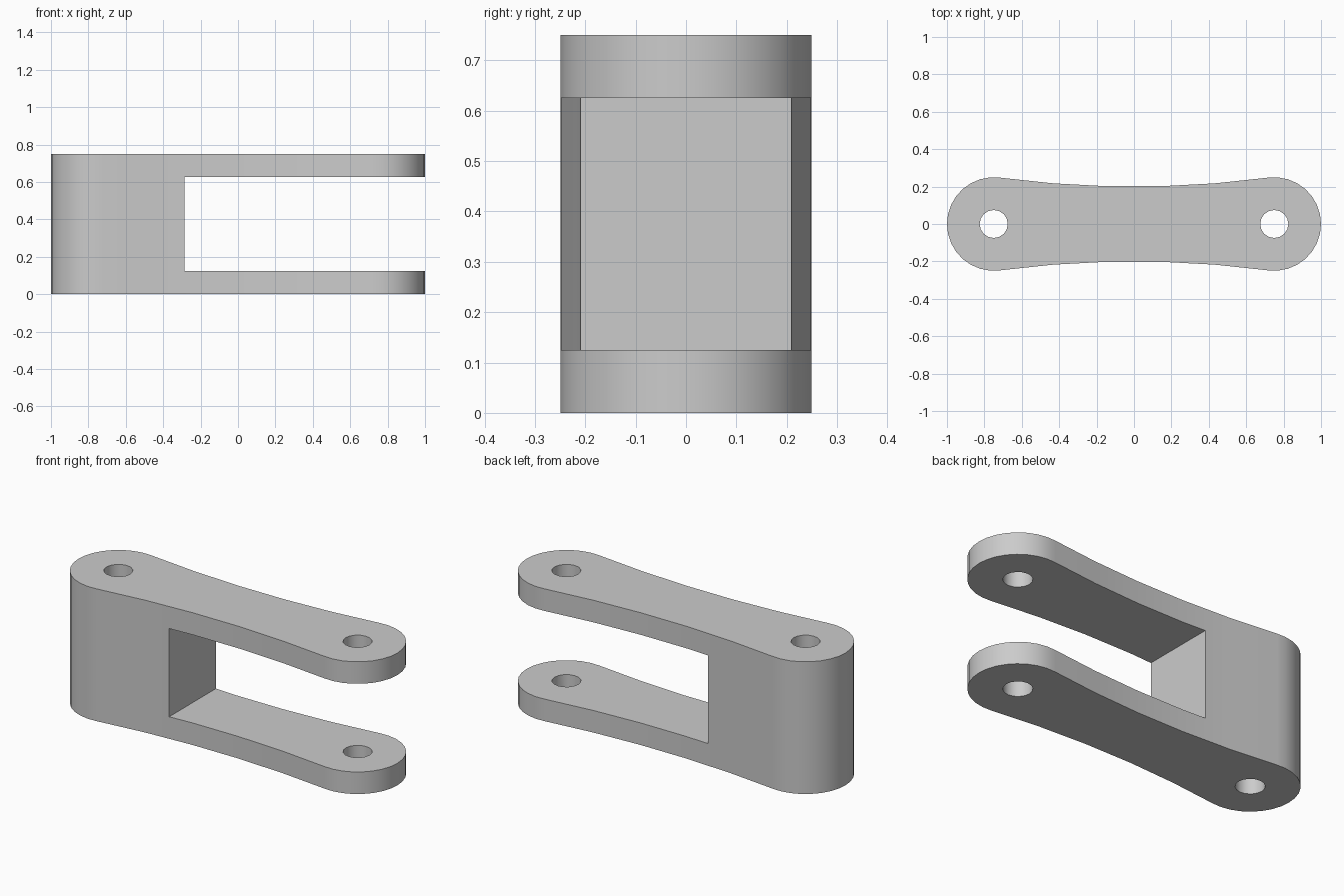
import bpy
import bmesh
from math import cos, sin, asin, pi

if "Cube" in bpy.data.objects:
    bpy.data.objects.remove(bpy.data.objects["Cube"])

HEIGHT, PLATE = 0.75, 0.125      # overall height, fork plate thickness
END_X, END_R = 0.75, 0.25        # rounded end centre and radius
WAIST, WAIST_R = 0.2, 5.4        # half width at the middle, side arc radius
PIN_R, SLOT_X = 0.075, -0.285    # pin hole radius, slot back wall

grey = bpy.data.materials.new("light_grey")
grey.use_nodes = True
grey.diffuse_color = (0.6, 0.6, 0.6, 1)
grey.node_tree.nodes["Principled BSDF"].inputs["Base Color"].default_value = (0.6, 0.6, 0.6, 1)


def prism(name, points, z0, z1):
    """Extrude a counter-clockwise outline between two heights."""
    bm = bmesh.new()
    face = bm.faces.new([bm.verts.new((x, y, z0)) for x, y in points])
    top = bmesh.ops.extrude_face_region(bm, geom=[face])["geom"]
    verts = [v for v in top if isinstance(v, bmesh.types.BMVert)]
    bmesh.ops.translate(bm, verts=verts, vec=(0, 0, z1 - z0))
    bmesh.ops.recalc_face_normals(bm, faces=bm.faces)
    mesh = bpy.data.meshes.new(name)
    bm.to_mesh(mesh)
    bm.free()
    mesh.materials.append(grey)
    obj = bpy.data.objects.new(name, mesh)
    bpy.context.collection.objects.link(obj)
    return obj


def arc(cx, cy, r, a0, a1, n):
    return [(cx + r * cos(a0 + (a1 - a0) * i / n),
             cy + r * sin(a0 + (a1 - a0) * i / n)) for i in range(n + 1)]


# Outline: round ends joined tangentially by shallow concave sides
lean = asin(END_X / (WAIST_R + END_R))
right_end = arc(END_X, 0, END_R, -pi / 2 - lean, pi / 2 + lean, 16)
back_side = arc(0, WAIST + WAIST_R, WAIST_R, -pi / 2 + lean, -pi / 2 - lean, 5)
half = right_end + back_side[1:-1]
outline = half + [(-x, -y) for x, y in half]
link = prism("fork_link", outline, 0, HEIGHT)

# Cutters: the fork slot and a pin hole through each end
cutters = [prism("slot_cutter", [(SLOT_X, -0.5), (1.5, -0.5), (1.5, 0.5), (SLOT_X, 0.5)],
                 PLATE, HEIGHT - PLATE)]
for side, name in ((-1, "right_pin_cutter"), (1, "left_pin_cutter")):
    circle = arc(side * END_X, 0, PIN_R, 0, 2 * pi, 16)[:-1]
    cutters.append(prism(name, circle, -0.1, HEIGHT + 0.1))

bpy.context.view_layer.objects.active = link
for cutter in cutters:
    cut = link.modifiers.new(cutter.name, "BOOLEAN")
    cut.operation = "DIFFERENCE"
    cut.solver = "EXACT"
    cut.object = cutter
    bpy.ops.object.modifier_apply(modifier=cut.name)
    bpy.data.objects.remove(cutter)

# Smooth rounded walls with crisp rims
bpy.ops.object.select_all(action="DESELECT")
link.select_set(True)
bpy.ops.object.shade_smooth_by_angle(angle=pi / 6)
